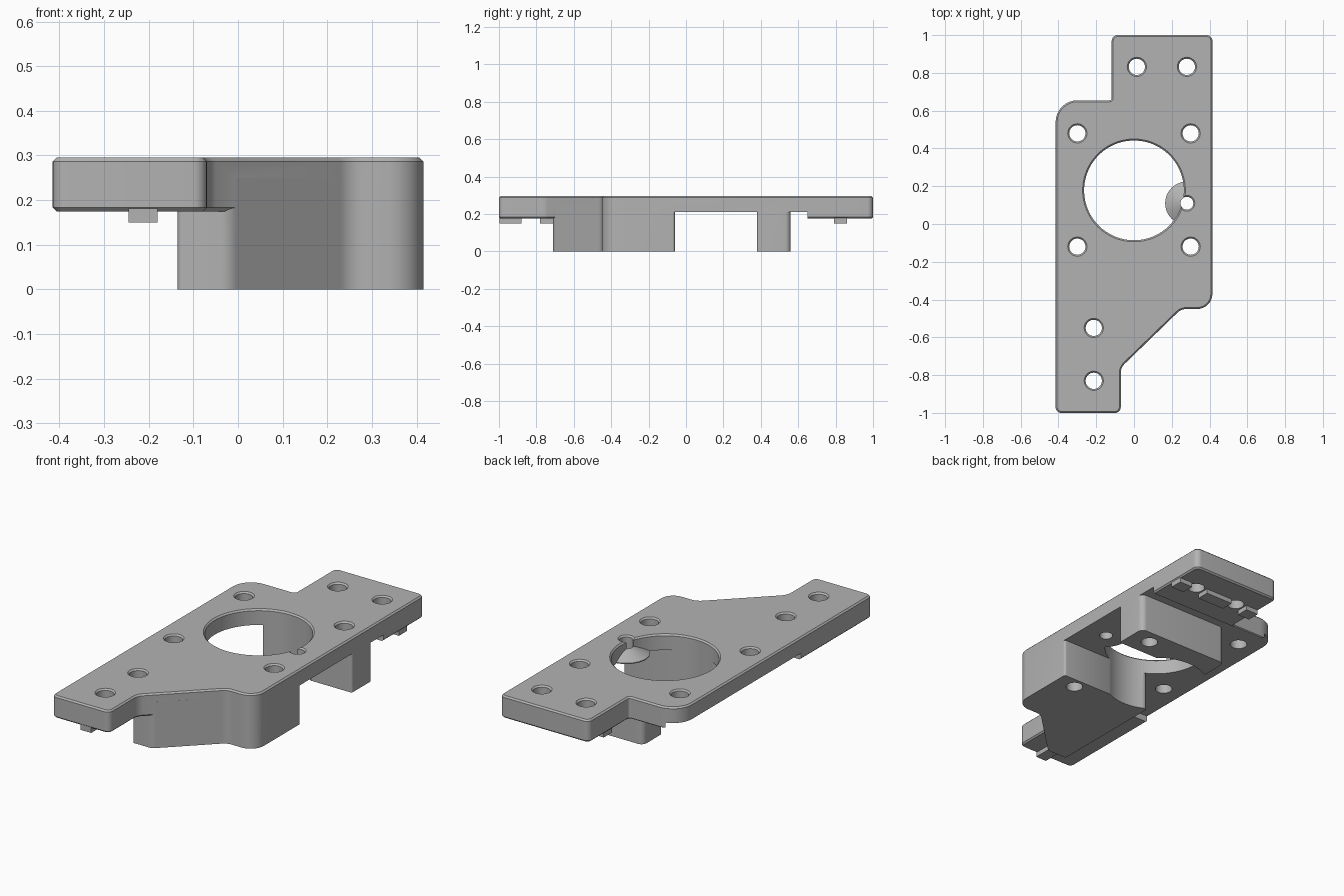
import bpy, bmesh, math
from mathutils import Vector

cube = bpy.data.objects.get("Cube")
if cube:
    bpy.data.objects.remove(cube, do_unlink=True)

grey = bpy.data.materials.new("machined grey")
grey.use_nodes = True
COLOUR = (0.45, 0.45, 0.45, 1)
grey.diffuse_color = COLOUR
grey.node_tree.nodes["Principled BSDF"].inputs["Base Color"].default_value = COLOUR

TOP, PAD, MID, EDGE = 0.295, 0.175, 0.21, 0.008


def rounded(corners, steps=8):
    """Counterclockwise outline from (x, y, corner radius)."""
    out = []
    for i, (x, y, r) in enumerate(corners):
        p = Vector((x, y))
        a = (Vector(corners[i - 1][:2]) - p).normalized()
        b = (Vector(corners[(i + 1) % len(corners)][:2]) - p).normalized()
        if r == 0:
            out.append(p)
            continue
        half = a.angle(b) / 2
        centre = p + (a + b).normalized() * (r / math.sin(half))
        start = p + a * (r / math.tan(half)) - centre
        end = p + b * (r / math.tan(half)) - centre
        sweep = start.angle(end)
        for k in range(steps + 1):
            t = k / steps
            arc = start * math.sin((1 - t) * sweep) + end * math.sin(t * sweep)
            out.append(centre + arc / math.sin(sweep))
    return out


def inset(loop, d):
    """Move a counterclockwise outline inward by d."""
    out = []
    for i, p in enumerate(loop):
        e1 = (p - loop[i - 1]).normalized()
        e2 = (loop[(i + 1) % len(loop)] - p).normalized()
        n1, n2 = Vector((-e1.y, e1.x)), Vector((-e2.y, e2.x))
        out.append(p + (n1 + n2) * (d / (1 + n1.dot(n2))))
    return out


def solid(name, levels):
    """Closed solid through stacked outlines (z, loop)."""
    bm = bmesh.new()
    rings = [[bm.verts.new((p.x, p.y, z)) for p in loop] for z, loop in levels]
    bm.faces.new(rings[0][::-1])
    bm.faces.new(rings[-1])
    n = len(rings[0])
    for low, high in zip(rings, rings[1:]):
        for i in range(n):
            j = (i + 1) % n
            bm.faces.new((low[i], low[j], high[j], high[i]))
    mesh = bpy.data.meshes.new(name)
    bm.to_mesh(mesh)
    bm.free()
    mesh.materials.append(grey)
    obj = bpy.data.objects.new(name, mesh)
    bpy.context.collection.objects.link(obj)
    return obj


def circle(x, y, r, n):
    return [Vector((x + r * math.cos(2 * math.pi * i / n),
                    y + r * math.sin(2 * math.pi * i / n))) for i in range(n)]


def box(name, x0, x1, y0, y1, z0, z1):
    loop = [Vector(c) for c in ((x0, y0), (x1, y0), (x1, y1), (x0, y1))]
    return solid(name, [(z0, loop), (z1, loop)])


def bore(name, x, y, r, n):
    """Through cutter with a small top chamfer."""
    return solid(name, [(-0.1, circle(x, y, r, n)),
                        (TOP - EDGE, circle(x, y, r, n)),
                        (TOP + EDGE, circle(x, y, r + 2 * EDGE, n))])


def combine(target, other, operation):
    mod = target.modifiers.new("combine", "BOOLEAN")
    mod.operation, mod.object, mod.solver = operation, other, "EXACT"
    bpy.context.view_layer.objects.active = target
    bpy.ops.object.modifier_apply(modifier=mod.name)
    bpy.data.objects.remove(other, do_unlink=True)


# Stepped plate with chamfered rims
outline = rounded([(-0.415, -1, 0.03), (-0.07, -1, 0.03), (-0.07, -0.76, 0.07),
                   (0.25, -0.45, 0.07), (0.415, -0.45, 0.08), (0.415, 1, 0.03),
                   (-0.118, 1, 0.03), (-0.118, 0.655, 0.012), (-0.415, 0.655, 0.115)])
plate = solid("mounting_plate", [(PAD, inset(outline, EDGE)), (PAD + EDGE, outline),
                                 (TOP - EDGE, outline), (TOP, inset(outline, EDGE))])
combine(plate, box("relief", -1, 1, -0.39, 0.65, 0, MID), "DIFFERENCE")

# Large front foot that follows the slanted edge, and the rear foot
front_foot = rounded([(-0.135, -0.71, 0.012), (-0.018, -0.71, 0.05), (0.25, -0.45, 0.07),
                      (0.415, -0.45, 0.08), (0.415, -0.06, 0.012), (-0.135, -0.06, 0.012)])
rear_foot = rounded([(-0.135, 0.38, 0.012), (0.415, 0.38, 0.012),
                     (0.415, 0.56, 0.03), (-0.135, 0.56, 0.03)])
for name, loop in (("front_foot", front_foot), ("rear_foot", rear_foot)):
    combine(plate, solid(name, [(0, loop), (0.25, loop)]), "UNION")

# Locating ribs, interrupted at the bolt holes
for y0, y1 in ((-0.998, -0.88), (-0.78, -0.6), (-0.5, -0.395)):
    combine(plate, box("front_rib", -0.245, -0.18, y0, y1, 0.15, 0.22), "UNION")
for x0, x1 in ((-0.11, -0.035), (0.065, 0.23), (0.33, 0.41)):
    combine(plate, box("rear_rib", x0, x1, 0.79, 0.86, 0.15, 0.22), "UNION")

# Central bore with the sloping collar reaching into it
combine(plate, bore("central_bore", 0, 0.178, 0.264, 96), "DIFFERENCE")
collar = solid("collar", [(MID, circle(0.28, 0.11, 0.115, 48)),
                          (MID + 0.005, circle(0.28, 0.11, 0.115, 48)),
                          (0.255, circle(0.28, 0.11, 0.034, 48))])
combine(plate, collar, "UNION")

# Bolt holes
holes = [(x, y, 0.043) for x in (-0.3, 0.3) for y in (-0.12, 0.48)]
holes += [(-0.213, y, 0.043) for y in (-0.55, -0.83)]
holes += [(x, 0.832, 0.043) for x in (0.015, 0.28)]
holes.append((0.28, 0.11, 0.034))
for x, y, r in holes:
    combine(plate, bore("bolt_hole", x, y, r, 32), "DIFFERENCE")

# Smooth the curved walls, keep the edges crisp
bpy.ops.object.select_all(action="DESELECT")
plate.select_set(True)
bpy.context.view_layer.objects.active = plate
bpy.ops.object.shade_smooth_by_angle(angle=math.radians(25))
